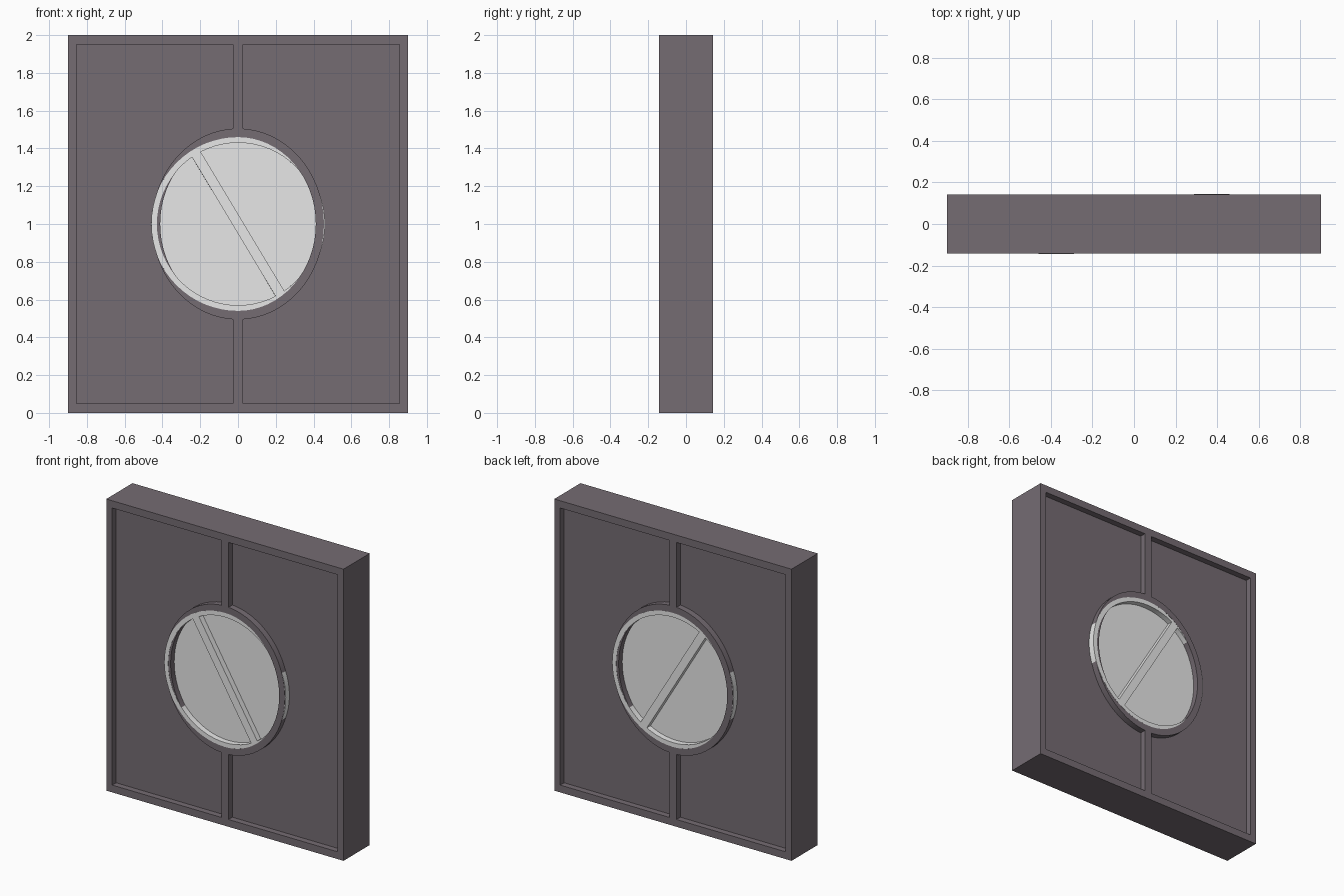
import bpy, bmesh
from math import sin, cos, pi, radians

cube = bpy.data.objects.get("Cube")
if cube:
    bpy.data.objects.remove(cube)

DEPTH = 0.142      # half thickness of the raised parts
PANEL = 0.10       # half thickness of the sunken panels
MID = 1.0          # height of the centre
TILT = 0.004       # slight turn that keeps overlapping faces apart


def material(name, rgb):
    mat = bpy.data.materials.new(name)
    mat.use_nodes = True
    colour = (*rgb, 1)
    mat.diffuse_color = colour
    mat.node_tree.nodes["Principled BSDF"].inputs["Base Color"].default_value = colour
    return mat


dark = material("dark_mauve_grey", (0.178, 0.150, 0.171))
light = material("pale_grey", (0.8, 0.8, 0.8))


def ellipse(rx, rz, n=64):
    return [(rx * cos(2 * pi * i / n), rz * sin(2 * pi * i / n)) for i in range(n)]


def rect(hx, hz):
    return [(hx, -hz), (hx, hz), (-hx, hz), (-hx, -hz)]


def extrude(name, mat, half, outer, inner=None, centre=(0, MID), turn=0, tilt=0, smooth=False):
    """Slab along y from an outline, or a ring between two outlines."""
    bm = bmesh.new()

    def loop(points, y):
        return [bm.verts.new((x, y, z)) for x, z in points]

    def bridge(a, b):
        n = len(a)
        for i in range(n):
            j = (i + 1) % n
            bm.faces.new((a[i], a[j], b[j], b[i]))

    front, back = loop(outer, -half), loop(outer, half)
    bridge(front, back)
    if inner:
        front_in, back_in = loop(inner, -half), loop(inner, half)
        bridge(back_in, front_in)
        bridge(front_in, front)
        bridge(back, back_in)
    else:
        bm.faces.new(front)
        bm.faces.new(back)
    bmesh.ops.recalc_face_normals(bm, faces=bm.faces)
    mesh = bpy.data.meshes.new(name)
    bm.to_mesh(mesh)
    bm.free()
    mesh.materials.append(mat)
    obj = bpy.data.objects.new(name, mesh)
    obj.location = (centre[0], 0, centre[1])
    obj.rotation_euler = (0, turn, tilt)
    bpy.context.collection.objects.link(obj)
    if smooth:
        bpy.ops.object.select_all(action='DESELECT')
        obj.select_set(True)
        bpy.context.view_layer.objects.active = obj
        bpy.ops.object.shade_smooth_by_angle(angle=radians(30))
    return obj


# Door slab: raised border around sunken panels
extrude("door_frame", dark, DEPTH, rect(0.9, 1.0), rect(0.855, 0.95))
extrude("door_panel", dark, PANEL, rect(0.87, 0.97))

# Centre bars above and below the round window
for name, side in (("upper_centre_bar", 1), ("lower_centre_bar", -1)):
    extrude(name, dark, DEPTH, rect(0.027, 0.234), centre=(0, MID + side * 0.72))

# Oval surround and the round pale lock inside it
extrude("oval_surround", dark, DEPTH, ellipse(0.455, 0.506), ellipse(0.412, 0.46), smooth=True)
extrude("lock_ring", light, DEPTH, ellipse(0.46, 0.46), ellipse(0.43, 0.43), tilt=TILT, smooth=True)
extrude("lock_plate", light, PANEL + 0.003, ellipse(0.44, 0.44), smooth=True)
extrude("lock_bar", light, DEPTH, rect(0.027, 0.435), turn=radians(-31), tilt=TILT)
